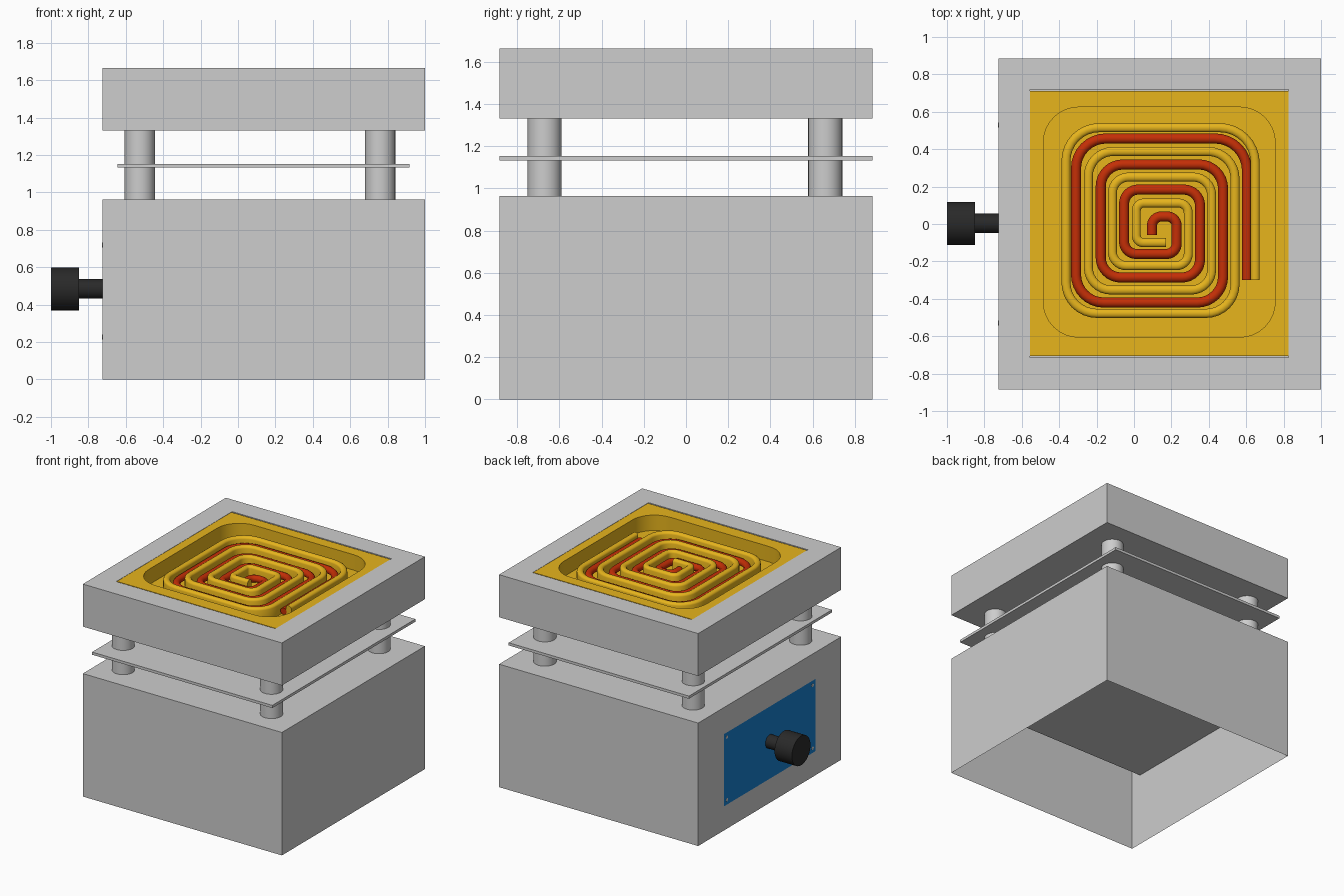
import bpy, bmesh, math
from mathutils import Vector

if "Cube" in bpy.data.objects:
    bpy.data.objects.remove(bpy.data.objects["Cube"])


def material(name, rgb):
    m = bpy.data.materials.new(name)
    m.diffuse_color = (*rgb, 1)
    m.use_nodes = True
    m.node_tree.nodes["Principled BSDF"].inputs["Base Color"].default_value = m.diffuse_color
    return m


GREY = material("light_grey", (0.61, 0.61, 0.61))
YELLOW = material("ochre_yellow", (0.80, 0.46, 0.012))
RED = material("coil_red", (0.55, 0.028, 0.002))
BLUE = material("panel_blue", (0.008, 0.21, 0.62))
BLACK = material("knob_black", (0.022, 0.022, 0.022))


def finish(name, mesh, mat, smooth=False):
    ob = bpy.data.objects.new(name, mesh)
    bpy.context.collection.objects.link(ob)
    mesh.materials.clear()
    mesh.materials.append(mat)
    if smooth:
        bpy.ops.object.select_all(action='DESELECT')
        ob.select_set(True)
        bpy.context.view_layer.objects.active = ob
        bpy.ops.object.shade_smooth_by_angle(angle=math.radians(35))
    return ob


def from_bm(name, bm, mat, smooth=False, recalc=True):
    if recalc:
        bmesh.ops.recalc_face_normals(bm, faces=bm.faces)
    me = bpy.data.meshes.new(name)
    bm.to_mesh(me)
    bm.free()
    return finish(name, me, mat, smooth)


def box(name, x, y, z, mat, open_bottom=False):
    bm = bmesh.new()
    bmesh.ops.create_cube(bm, size=1)
    for v in bm.verts:
        v.co = [a[0] if c < 0 else a[1] for c, a in zip(v.co, (x, y, z))]
    if open_bottom:
        bm.normal_update()
        bmesh.ops.delete(bm, geom=[f for f in bm.faces if f.normal.z < -0.5], context='FACES')
    return from_bm(name, bm, mat)


def sheet(name, corners, mat):
    """Single four-sided face, front side by winding."""
    bm = bmesh.new()
    bm.faces.new([bm.verts.new(c) for c in corners])
    return from_bm(name, bm, mat, recalc=False)


def cylinder(name, a, b, r, mat, sides=32):
    a, b = Vector(a), Vector(b)
    bm = bmesh.new()
    bmesh.ops.create_cone(bm, cap_ends=True, segments=sides, radius1=r, radius2=r, depth=(b - a).length)
    rot = (b - a).to_track_quat('Z', 'Y')
    for v in bm.verts:
        v.co = rot @ v.co + (a + b) / 2
    return from_bm(name, bm, mat, True)


def fillet(pts, radii, steps=8):
    """Round the inner corners of an open polyline."""
    pts = [Vector(p) for p in pts]
    out = [pts[0]]
    for p, c, n, r in zip(pts, pts[1:], pts[2:], radii):
        a, b = c + (p - c).normalized() * r, c + (n - c).normalized() * r
        o = a + b - c
        for i in range(steps + 1):
            t = math.pi / 2 * i / steps
            out.append(o + (a - o) * math.cos(t) + (b - o) * math.sin(t))
    return out + [pts[-1]]


def sweep(name, path, profile, mat):
    """Sweep an (offset, z) profile along a flat path."""
    bm = bmesh.new()
    rings = []
    for i, p in enumerate(path):
        d = (path[min(i + 1, len(path) - 1)] - path[max(i - 1, 0)]).normalized()
        side = Vector((-d.y, d.x))
        rings.append([bm.verts.new((p.x + side.x * o, p.y + side.y * o, z)) for o, z in profile])
    n = len(profile)
    for r, s in zip(rings, rings[1:]):
        for j in range(n):
            bm.faces.new((r[j], r[(j + 1) % n], s[(j + 1) % n], s[j]))
    bm.faces.new(rings[0])
    bm.faces.new(rings[-1])
    return from_bm(name, bm, mat, True)


def rect(x0, x1, y0, y1, r=0.0):
    if not r:
        return [(x0, y0), (x1, y0), (x1, y1), (x0, y1)]
    xm = (x0 + x1) / 2
    pts = [(xm, y0), (x1, y0), (x1, y1), (x0, y1), (x0, y0), (xm, y0)]
    return [tuple(p) for p in fillet(pts, [r] * 4)][:-1]


def frame(name, outer, inner, z0, z1, mat):
    """Flat slab with a hole through it."""
    cu = bpy.data.curves.new(name, 'CURVE')
    cu.dimensions, cu.fill_mode, cu.extrude = '2D', 'BOTH', (z1 - z0) / 2
    for loop in (outer, inner):
        sp = cu.splines.new('POLY')
        sp.points.add(len(loop) - 1)
        for p, q in zip(sp.points, loop):
            p.co = (*q, 0, 1)
        sp.use_cyclic_u = True
    tmp = bpy.data.objects.new(name + "_curve", cu)
    me = bpy.data.meshes.new_from_object(tmp)
    bpy.data.objects.remove(tmp)
    bm = bmesh.new()
    bm.from_mesh(me)
    bmesh.ops.remove_doubles(bm, verts=bm.verts, dist=0.0005)
    for v in bm.verts:
        v.co.z += (z0 + z1) / 2
    return from_bm(name, bm, mat, True)


X, Y = (-0.725, 1.0), (-0.885, 0.885)

# hollow base with an inner shelf
box("base_housing", X, Y, (0, 0.963), GREY, open_bottom=True)
box("inner_shelf", (-0.724, 0.999), (-0.795, 0.795), (0.58, 0.60), GREY)

# posts and heat shield plate
for i, x in enumerate((-0.525, 0.76)):
    for j, y in enumerate((-0.67, 0.66)):
        cylinder(f"post_{i}{j}", (x, y, 0.963), (x, y, 1.331), 0.081, GREY)
box("shield_plate", (-0.645, 0.917), Y, (1.132, 1.153), GREY)

# top housing; the ceramic insert sits flush with a narrow slit front and back
hole = (-0.555, 0.825, -0.715, 0.72)
frame("top_housing", rect(*X, *Y), rect(*hole), 1.331, 1.664, GREY)
sheet("top_housing_floor", [(x, y, 1.331) for x, y in reversed(rect(*hole))], GREY)
insert = (-0.555, 0.825, -0.706, 0.711)
frame("ceramic_rim", rect(*insert), rect(-0.485, 0.755, -0.605, 0.625, 0.19), 1.54, 1.662, YELLOW)
sheet("ceramic_floor", [(x, y, 1.541) for x, y in rect(*insert)], YELLOW)

# spiral heating coil
coil = [(.604, -.30), (.604, .457), (-.31, .457), (-.31, -.42), (.476, -.42), (.476, .318),
        (-.178, .318), (-.178, -.286), (.353, -.286), (.353, .184), (-.053, .184), (-.053, -.16),
        (.228, -.16), (.228, .04), (.096, .04), (.096, -.06)]
radii = [max(0.05, 0.17 - 0.0105 * i) for i in range(len(coil) - 2)]
circle = [(0.027 * math.cos(k * math.pi / 6), 1.583 + 0.027 * math.sin(k * math.pi / 6)) for k in range(12)]
sweep("heating_coil", fillet(coil, radii), circle, RED)

# spiral ceramic wall with a rounded top between the coil turns
wall = [(.648, -.30), (.648, .515), (-.364, .515), (-.364, -.478), (.54, -.478), (.54, .388),
        (-.244, .388), (-.244, -.353), (.415, -.353), (.415, .251), (-.116, .251), (-.116, -.223),
        (.29, -.223), (.29, .112), (.012, .112), (.012, -.10), (.17, -.10)]
radii = [max(0.04, 0.19 - 0.0115 * i) for i in range(len(wall) - 2)]
w, h, top = 0.024, 0.018, 1.638
arch = [(-w * math.cos(k * math.pi / 6), top - h + h * math.sin(k * math.pi / 6)) for k in range(7)]
profile = [(-w, 1.54)] + arch + [(w, 1.54)]
sweep("ceramic_spiral_wall", fillet(wall, radii), profile, YELLOW)

# control panel, screws and knob on the left side
sheet("control_panel", [(-0.7265, y, z) for y, z in
                        ((-0.567, 0.19), (-0.567, 0.755), (0.567, 0.755), (0.567, 0.19))], BLUE)
for y in (-0.53, 0.53):
    for z in (0.227, 0.718):
        cylinder(f"panel_screw_{'l' if y < 0 else 'r'}_{z:.1f}", (-0.7275, y, z), (-0.7255, y, z), 0.013, GREY, 16)
cylinder("knob_shaft", (-0.7255, 0.003, 0.484), (-0.851, 0.003, 0.484), 0.052, BLACK)
cylinder("knob", (-0.85, 0.003, 0.484), (-1.0, 0.003, 0.484), 0.115, BLACK)
